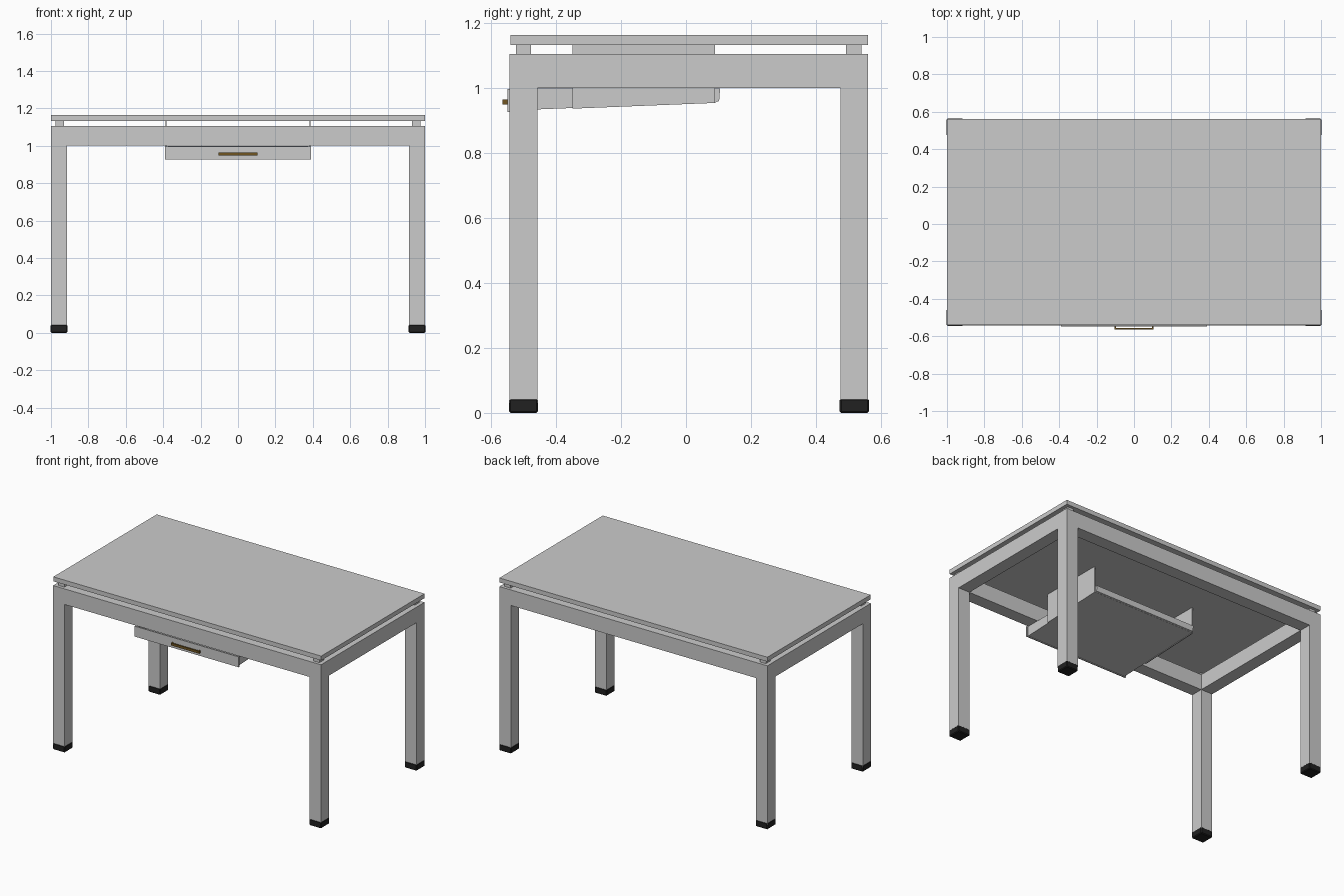
import bpy, bmesh

if "Cube" in bpy.data.objects:
    bpy.data.objects.remove(bpy.data.objects["Cube"])


def material(name, color):
    m = bpy.data.materials.new(name)
    m.diffuse_color = color
    m.use_nodes = True
    m.node_tree.nodes["Principled BSDF"].inputs["Base Color"].default_value = m.diffuse_color
    return m


BLACK = material("black_rubber", (0.015, 0.015, 0.015, 1))
BRASS = material("dark_brass", (0.16, 0.09, 0.015, 1))


def finish(name, bm, mat=None):
    bmesh.ops.recalc_face_normals(bm, faces=bm.faces)
    me = bpy.data.meshes.new(name)
    bm.to_mesh(me)
    bm.free()
    ob = bpy.data.objects.new(name, me)
    bpy.context.collection.objects.link(ob)
    if mat:
        me.materials.append(mat)
    return ob


def box(name, x, y, z, mat=None):
    """Box from (min, max) ranges."""
    bm = bmesh.new()
    bmesh.ops.create_cube(bm, size=1)
    for v in bm.verts:
        v.co = [r[0] if c < 0 else r[1] for c, r in zip(v.co, (x, y, z))]
    return finish(name, bm, mat)


def side_profile(name, x, yz):
    """Extrude a y-z outline across the x range."""
    bm = bmesh.new()
    f = bm.faces.new([bm.verts.new((x[0], y, z)) for y, z in yz])
    out = bmesh.ops.extrude_face_region(bm, geom=[f])
    verts = [g for g in out["geom"] if isinstance(g, bmesh.types.BMVert)]
    bmesh.ops.translate(bm, verts=verts, vec=(x[1] - x[0], 0, 0))
    return finish(name, bm)


X, Y0, Y1, W = 1.0, -0.543, 0.561, 0.086

# table top
box("table_top", (-X, X), (-0.541, Y1), (1.133, 1.163))

# mitred frame of four rails
bm = bmesh.new()
rings = []
for inset, z in ((0, 1.0), (0, 1.105), (W, 1.105), (W, 1.0)):
    a, b, c = X - inset, Y0 + inset, Y1 - inset
    rings.append([bm.verts.new(p) for p in
                  ((-a, b, z), (a, b, z), (a, c, z), (-a, c, z))])
for i in range(4):
    r, s = rings[i], rings[(i + 1) % 4]
    for j in range(4):
        k = (j + 1) % 4
        bm.faces.new((r[j], r[k], s[k], s[j]))
finish("frame_rails", bm)

# legs, feet and top spacers at each corner
for sx, side in ((-1, "left"), (1, "right")):
    for ya, yb, sa, sb, end in ((Y0, Y0 + W, -0.523, -0.477, "front"),
                                (Y1 - W, Y1, 0.492, 0.541, "back")):
        def span(a, b):
            return tuple(sorted((sx * a, sx * b)))
        tag = f"{end}_{side}"
        box(tag + "_leg", span(X - W, X), (ya, yb), (0.03, 1.0))
        foot = box(tag + "_foot", span(X - W - 0.002, X + 0.002),
                   (ya - 0.002, yb + 0.002), (0, 0.044), BLACK)
        bev = foot.modifiers.new("bevel", 'BEVEL')
        bev.width = 0.005
        bev.segments = 1
        box(tag + "_spacer", span(0.93, 0.975), (sa, sb), (1.105, 1.133))

# sloping drawer tray, open at the top
T = 0.38


def floor_z(y):
    return 0.931 + 0.04 * (y + 0.541)


side_profile("drawer_bottom", (-T, T), [
    (-0.541, floor_z(-0.541)), (0.092, floor_z(0.092)),
    (0.092, floor_z(0.092) + 0.006), (-0.541, floor_z(-0.541) + 0.006)])
side_profile("drawer_back", (-T, T), [
    (0.088, floor_z(0.088)), (0.102, 0.96), (0.105, 0.998), (0.096, 0.998)])
for sx, side in ((-1, "left"), (1, "right")):
    side_profile(f"drawer_{side}_wall", (sx * T, sx * (T - 0.006)), [
        (-0.541, floor_z(-0.541)), (0.092, floor_z(0.092)),
        (0.098, 0.998), (-0.541, 0.998)])
    # hanger plate up to the table top
    side_profile(f"drawer_{side}_hanger", (sx * (T + 0.001), sx * (T + 0.008)), [
        (-0.35, floor_z(-0.35) - 0.002), (0.09, floor_z(0.09) - 0.002),
        (0.09, 1.133), (-0.35, 1.133)])

# drawer front and pull handle
box("drawer_front", (-0.39, 0.39), (-0.549, -0.541), (0.927, 0.997))
box("handle_bar", (-0.105, 0.105), (-0.565, -0.557), (0.949, 0.965), BRASS)
for sx, side in ((-1, "left"), (1, "right")):
    box(f"handle_{side}_post", tuple(sorted((sx * 0.097, sx * 0.105))),
        (-0.558, -0.548), (0.949, 0.965), BRASS)
